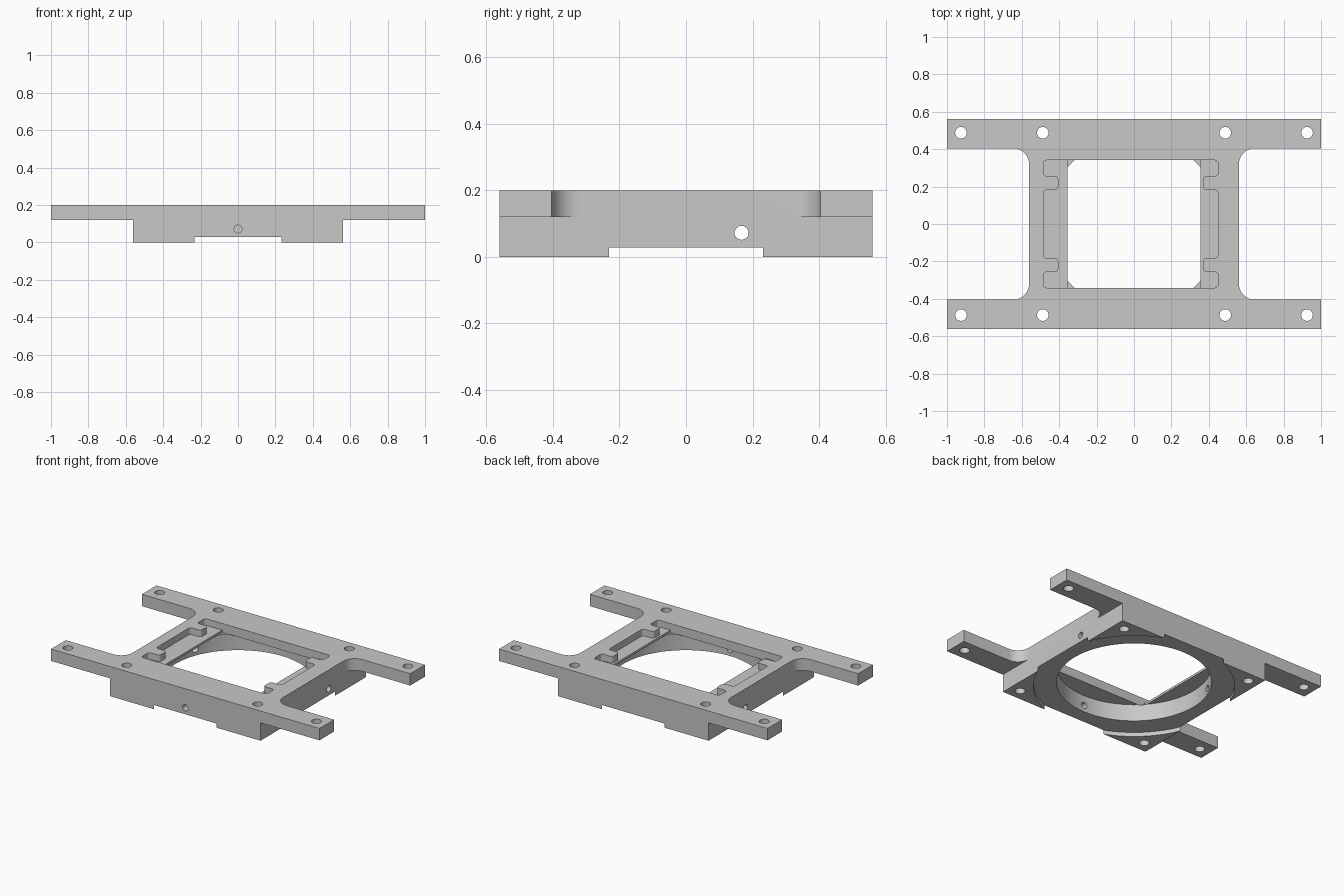
import bpy, bmesh, math
from mathutils import Vector

if "Cube" in bpy.data.objects:
    bpy.data.objects.remove(bpy.data.objects["Cube"])

grey = bpy.data.materials.new("light_grey")
grey.diffuse_color = (0.58, 0.58, 0.58, 1)
grey.use_nodes = True
grey.node_tree.nodes["Principled BSDF"].inputs["Base Color"].default_value = grey.diffuse_color


def rounded(points, steps=8):
    """Round the right-angled corners of an outline given as (x, y, radius)."""
    out = []
    n = len(points)
    for i, (x, y, r) in enumerate(points):
        p = Vector((x, y))
        if r == 0:
            out.append(p)
            continue
        a = (Vector(points[i - 1][:2]) - p).normalized()
        b = (Vector(points[(i + 1) % n][:2]) - p).normalized()
        c = p + (a + b) * r
        for k in range(steps + 1):
            t = k / steps * math.pi / 2
            out.append(c - b * r * math.cos(t) - a * r * math.sin(t))
    return out


def prism(name, outline, z0, z1):
    bm = bmesh.new()
    face = bm.faces.new([bm.verts.new((p[0], p[1], z0)) for p in outline])
    ext = bmesh.ops.extrude_face_region(bm, geom=[face])
    top = [v for v in ext["geom"] if isinstance(v, bmesh.types.BMVert)]
    bmesh.ops.translate(bm, verts=top, vec=(0, 0, z1 - z0))
    bmesh.ops.recalc_face_normals(bm, faces=bm.faces)
    me = bpy.data.meshes.new(name)
    bm.to_mesh(me)
    bm.free()
    ob = bpy.data.objects.new(name, me)
    bpy.context.collection.objects.link(ob)
    me.materials.append(grey)
    return ob


def circle(cx, cy, r, n):
    return [(cx + r * math.cos(2 * math.pi * i / n),
             cy + r * math.sin(2 * math.pi * i / n)) for i in range(n)]


def rect(x0, x1, y0, y1):
    return [(x0, y0), (x1, y0), (x1, y1), (x0, y1)]


def cut(ob, cutter):
    bpy.context.view_layer.objects.active = ob
    mod = ob.modifiers.new("cut", 'BOOLEAN')
    mod.operation = 'DIFFERENCE'
    mod.solver = 'EXACT'
    mod.object = cutter
    bpy.ops.object.modifier_apply(modifier=mod.name)
    bpy.data.objects.remove(cutter)


# H-shaped frame with filleted arm roots
B, A, R = 0.561, 0.405, 0.085
frame = prism("mounting_frame", rounded([
    (-1, -B, 0), (1, -B, 0), (1, -A, 0), (B, -A, R), (B, A, R), (1, A, 0),
    (1, B, 0), (-1, B, 0), (-1, A, 0), (-B, A, R), (-B, -A, R), (-1, -A, 0)]), 0, 0.2)

# Thin the four arms from below
for s in (-1, 1):
    cut(frame, prism("arm_cutter", rect(*sorted((s * B, s * 1.2)), -0.7, 0.7), -0.1, 0.12))

# Round recess and bore underneath
cut(frame, prism("recess_cutter", circle(0, 0, 0.607, 128), -0.1, 0.028))
cut(frame, prism("bore_cutter", circle(0, 0, 0.467, 128), -0.1, 0.14))

# Rectangular window through the top plate, reaching just into the bore
W = 0.341
cut(frame, prism("window_cutter", rect(-0.356, 0.355, -W, W), 0.138, 0.3))

# Shallow pocket with four tabs
r = 0.018


def pocket_side(outer, tab):
    return [(outer, W, r), (outer, 0.257, r), (tab, 0.257, r), (tab, 0.182, r),
            (outer, 0.182, r), (outer, -0.182, r), (tab, -0.182, r), (tab, -0.257, r),
            (outer, -0.257, r), (outer, -W, r)]


outline = pocket_side(-0.485, -0.405) + pocket_side(0.45, 0.37)[::-1]
cut(frame, prism("pocket_cutter", rounded(outline, 5), 0.155, 0.3))

# Vertical screw holes
for x in (-0.925, -0.488, 0.488, 0.925):
    for y in (-0.487, 0.488):
        cut(frame, prism("screw_cutter", circle(x, y, 0.031, 32), -0.1, 0.3))

# Set-screw holes: both sides and the front only
for s in (-1, 1):
    c = prism("side_hole_cutter", circle(0, 0, 0.021, 32), 0.38, 0.7)
    c.rotation_euler = (0, s * math.pi / 2, 0)
    c.location = (0, 0.167, 0.072)
    cut(frame, c)
c = prism("front_hole_cutter", circle(0, 0, 0.021, 32), 0.4, 0.7)
c.rotation_euler = (math.pi / 2, 0, 0)
c.location = (0, 0, 0.072)
cut(frame, c)

# Smooth curved walls, keep edges crisp
bpy.ops.object.select_all(action='DESELECT')
frame.select_set(True)
bpy.context.view_layer.objects.active = frame
bpy.ops.object.shade_smooth_by_angle(angle=math.radians(30))
